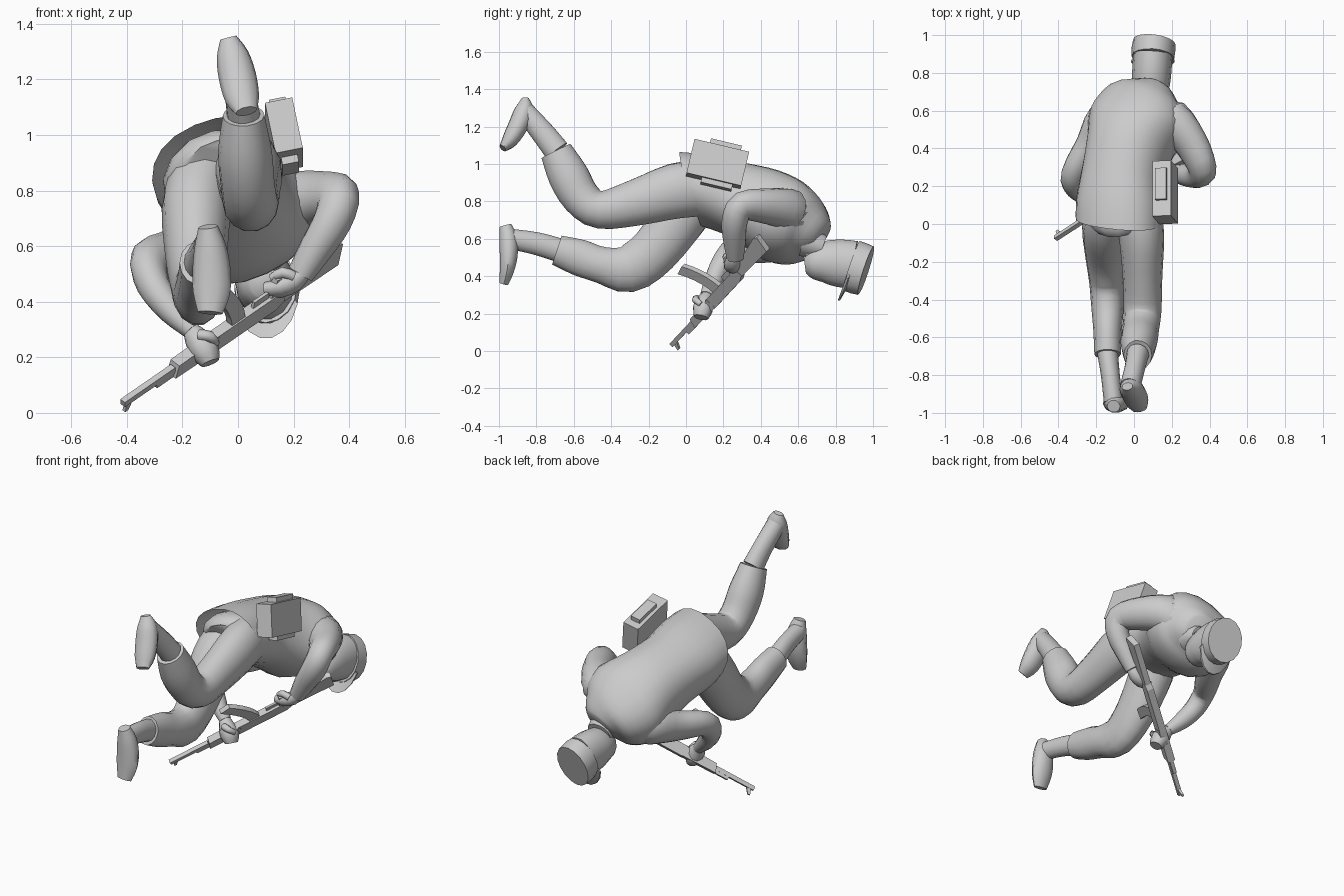
import bpy, bmesh, math
from mathutils import Vector as V, Matrix

grey = bpy.data.materials.new("plain_grey")
grey.diffuse_color = (0.6, 0.6, 0.6, 1)


def finish(name, bm, angle=40):
    bmesh.ops.recalc_face_normals(bm, faces=bm.faces)
    me = bpy.data.meshes.new(name)
    bm.to_mesh(me)
    bm.free()
    ob = bpy.data.objects.new(name, me)
    bpy.context.collection.objects.link(ob)
    me.materials.append(grey)
    bpy.ops.object.select_all(action='DESELECT')
    ob.select_set(True)
    bpy.context.view_layer.objects.active = ob
    if angle:
        bpy.ops.object.shade_smooth_by_angle(angle=math.radians(angle))
    return ob


def spline(p, steps):
    """Catmull-Rom through tuples (x, y, z, half width, half depth)."""
    out = []
    for i in range(len(p) - 1):
        a, b, c, d = p[max(i - 1, 0)], p[i], p[i + 1], p[min(i + 2, len(p) - 1)]
        for k in range(steps):
            t = k / steps
            out.append([0.5 * (2 * q + (r - o) * t + (2 * o - 5 * q + 4 * r - s) * t * t
                               + (3 * q - o - 3 * r + s) * t ** 3)
                        for o, q, r, s in zip(a, b, c, d)])
    return out + [list(p[-1])]


def loft(name, rings, up=(0, 0, 1), sides=14, steps=3, angle=50, square=1.0, open_start=False):
    """Tube along rings; depth is along 'up', width across it; square < 1 gives boxier sections."""
    rs = spline(rings, steps)
    bm, loops = bmesh.new(), []
    for i, r in enumerate(rs):
        tan = (V(rs[min(i + 1, len(rs) - 1)][:3]) - V(rs[max(i - 1, 0)][:3])).normalized()
        side = tan.cross(V(up)).normalized()
        top = side.cross(tan)
        loop = []
        for k in range(sides):
            a = 2 * math.pi * k / sides
            u, w = [math.copysign(abs(q) ** square, q) for q in (math.cos(a), math.sin(a))]
            loop.append(bm.verts.new(V(r[:3]) + side * r[3] * u + top * r[4] * w))
        loops.append(loop)
    for a, b in zip(loops, loops[1:]):
        for k in range(sides):
            n = (k + 1) % sides
            bm.faces.new((a[k], a[n], b[n], b[k]))
    if not open_start:
        bm.faces.new(loops[0])
    bm.faces.new(loops[-1])
    return finish(name, bm, angle)


def lean_hem(ob):
    """Lean the hem backward at the top, fading out toward the chest."""
    for v in ob.data.vertices:
        f = min(1, max(0, 1 - v.co.y / .4))
        v.co.y -= .5 * (v.co.z - .86) * f


# jacket, rolled so the right side sits higher, open at the hem
lean_hem(loft("jacket", [(-.08, .02, .865, .23, .19), (-.075, .12, .845, .23, .2), (-.06, .25, .805, .215, .21),
                         (-.02, .41, .745, .23, .232), (.02, .54, .69, .265, .22), (.05, .635, .65, .23, .18),
                         (.075, .69, .62, .16, .13), (.085, .72, .6, .095, .09)],
              up=(-.4, .2, .9), sides=20, square=.88, open_start=True))
lean_hem(loft("hips", [(-.07, .1, .84, .205, .17), (-.07, .05, .85, .2, .165), (-.06, .0, .85, .15, .13)],
              up=(-.4, .2, .9)))

# legs
loft("right_trouser", [(.02, .08, .87, .12, .15), (.04, -.06, .855, .12, .15), (.045, -.28, .79, .105, .125),
                       (.045, -.46, .755, .1, .103), (.035, -.56, .82, .097, .105), (.025, -.63, .94, .097, .11),
                       (.02, -.695, 1.07, .075, .088)], up=(0, .5, .85))
loft("left_trouser", [(-.125, .07, .84, .12, .13), (-.15, -.02, .73, .125, .145), (-.15, -.17, .535, .108, .135),
                      (-.145, -.31, .44, .092, .13), (-.14, -.45, .46, .085, .1), (-.14, -.57, .5, .075, .1),
                      (-.14, -.69, .54, .07, .083)], up=(0, -.3, .95))

# boots: shaft, then foot turned back toward the toe
loft("right_boot_shaft", [(.02, -.69, 1.07, .06, .07), (.005, -.76, 1.16, .055, .065),
                          (-.02, -.86, 1.28, .055, .055)], up=(0, .7, .7))
loft("right_boot_foot", [(-.035, -.86, 1.35, .03, .02), (-.02, -.865, 1.29, .058, .052),
                         (-.002, -.895, 1.21, .068, .055), (.015, -.94, 1.13, .062, .045),
                         (.03, -.98, 1.085, .04, .022)], up=(0, -.8, .6), sides=10)
loft("left_boot_shaft", [(-.14, -.68, .54, .055, .065), (-.125, -.8, .575, .05, .062),
                         (-.11, -.94, .6, .05, .055)], up=(0, 0, 1))
loft("left_boot_foot", [(-.108, -.965, .67, .035, .034), (-.1, -.95, .6, .057, .05), (-.095, -.948, .51, .069, .05),
                        (-.095, -.958, .43, .066, .04), (-.1, -.975, .36, .045, .025)], up=(0, -1, 0), sides=10)

# sleeves, starting inside the jacket
loft("right_sleeve", [(.11, .575, .715, .11, .12), (.2, .55, .755, .11, .115), (.3, .43, .775, .087, .1),
                      (.36, .3, .775, .072, .082), (.34, .26, .69, .072, .068), (.28, .26, .59, .062, .06),
                      (.225, .265, .5, .045, .05)], up=(.7, -.3, .6))
loft("left_sleeve", [(-.08, .58, .62, .1, .11), (-.15, .545, .6, .105, .12), (-.225, .42, .565, .08, .1),
                     (-.315, .27, .545, .065, .08), (-.305, .19, .46, .06, .06), (-.24, .145, .37, .05, .05),
                     (-.165, .11, .295, .033, .035)], up=(-.6, -.3, .6))

# hands with thumbs
loft("right_hand", [(.235, .255, .51, .03, .03), (.2, .25, .475, .042, .04), (.15, .245, .45, .045, .035),
                    (.095, .25, .445, .03, .025)], up=(0, .3, 1), sides=10, steps=2)
loft("right_thumb", [(.2, .22, .49, .02, .02), (.16, .215, .505, .02, .02), (.12, .23, .485, .015, .015)], sides=8, steps=2)
loft("left_hand", [(-.17, .115, .3, .03, .03), (-.15, .1, .27, .045, .045), (-.12, .09, .225, .055, .055),
                   (-.1, .08, .18, .035, .04)], up=(0, 1, 0), sides=10, steps=2)
loft("left_thumb", [(-.14, .06, .28, .02, .02), (-.1, .05, .275, .02, .02), (-.08, .08, .25, .015, .015)], sides=8, steps=2)

# collar, neck and head, face down
loft("collar", [(.085, .64, .59, .1, .09), (.09, .69, .57, .085, .075), (.09, .73, .555, .075, .065)])
loft("neck", [(.085, .66, .55, .065, .07), (.09, .73, .52, .068, .07), (.09, .8, .5, .06, .08)])
loft("head", [(.09, .635, .46, .045, .045), (.09, .67, .465, .08, .085), (.09, .74, .475, .1, .115),
              (.095, .82, .47, .104, .13), (.1, .9, .46, .104, .132)])

# cap and visor
loft("cap", [(.1, .882, .457, .113, .14), (.103, .925, .442, .116, .14), (.108, .962, .43, .114, .136)],
     up=(0, .3, .95), sides=16, steps=1)
bm = bmesh.new()
arc = [math.radians(200 + 20 * k) for k in range(8)]
inner = [V((.1 + .11 * math.cos(a), .88 + .04 * math.sin(a), .457 + .135 * math.sin(a))) for a in arc]
outer = [p + V((.012 * math.cos(a), .03 * math.sin(a), .055 * math.sin(a))) for p, a in zip(inner, arc)]
rows = [[bm.verts.new(p + V((0, dy, 0))) for p in row]
        for row, dy in ((inner, 0), (outer, 0), (outer, .012), (inner, .014))]
for j in range(4):
    for k in range(7):
        a, b = rows[j], rows[(j + 1) % 4]
        bm.faces.new((a[k], a[k + 1], b[k + 1], b[k]))
for k in (0, 7):
    bm.faces.new([r[k] for r in rows])
finish("visor", bm, 30)


def box(name, centre, axes, dims):
    bm = bmesh.new()
    bmesh.ops.create_cube(bm, size=1)
    m = Matrix([a * d for a, d in zip(axes, dims)]).transposed()
    for v in bm.verts:
        v.co = m @ v.co + centre
    return finish(name, bm, 0)


# hip pouch with a strip above and below
L = V((0, .97, -.23)).normalized()
T = L.cross(V((-.2, .22, .95))).normalized()
H = T.cross(L)
c = V((.165, .168, 1.0))
box("pouch", c, (L, T, H), (.3, .1, .19))
for s in (-1, 1):
    box("pouch_strip", c + H * s * .105 + L * .02, (L, T, H), (.17, .06, .035))

# rifle in its own frame: length, drop, thickness
muzzle = V((-.415, -.075, .035))
A = V((.775, .5, .535)).normalized()
D = V((-.05, -.74, .67))
D = (D - A * D.dot(A)).normalized()
W = A.cross(D)


def plate(name, outline, thick):
    bm = bmesh.new()
    a, b = [[bm.verts.new(muzzle + A * t + D * s + W * w) for t, s in outline]
            for w in (-thick / 2, thick / 2)]
    bm.faces.new(a)
    bm.faces.new(b)
    for k in range(len(a)):
        n = (k + 1) % len(a)
        bm.faces.new((a[k], a[n], b[n], b[k]))
    return finish(name, bm, 0)


plate("barrel", [(0, -.012), (.25, -.012), (.25, .012), (0, .012)], .024)
plate("front_sight", [(.015, -.01), (.005, -.045), (.02, -.045), (.045, -.01)], .014)
plate("gas_tube", [(.16, -.03), (.25, -.03), (.25, -.008), (.16, -.008)], .022)
plate("handguard", [(.24, -.03), (.46, -.034), (.46, .026), (.26, .022)], .046)
plate("receiver", [(.45, -.036), (.74, -.036), (.78, -.02), (.78, .03), (.45, .03)], .042)
plate("stock", [(.77, -.025), (1.05, -.03), (1.075, .06), (1.05, .07), (.77, .028)], .036)
plate("grip", [(.72, .025), (.765, .025), (.79, .09), (.755, .1)], .032)
plate("trigger_guard", [(.64, .025), (.72, .025), (.72, .055), (.65, .055)], .012)

# curved magazine
curve = [(.565 - .09 * (k / 5) ** 1.8, .02 + .043 * k) for k in range(6)]
plate("magazine", [(t - .035, s) for t, s in curve] + [(t + .03, s + .012 * k / 5) for k, (t, s) in
                                                    reversed(list(enumerate(curve)))], .03)
